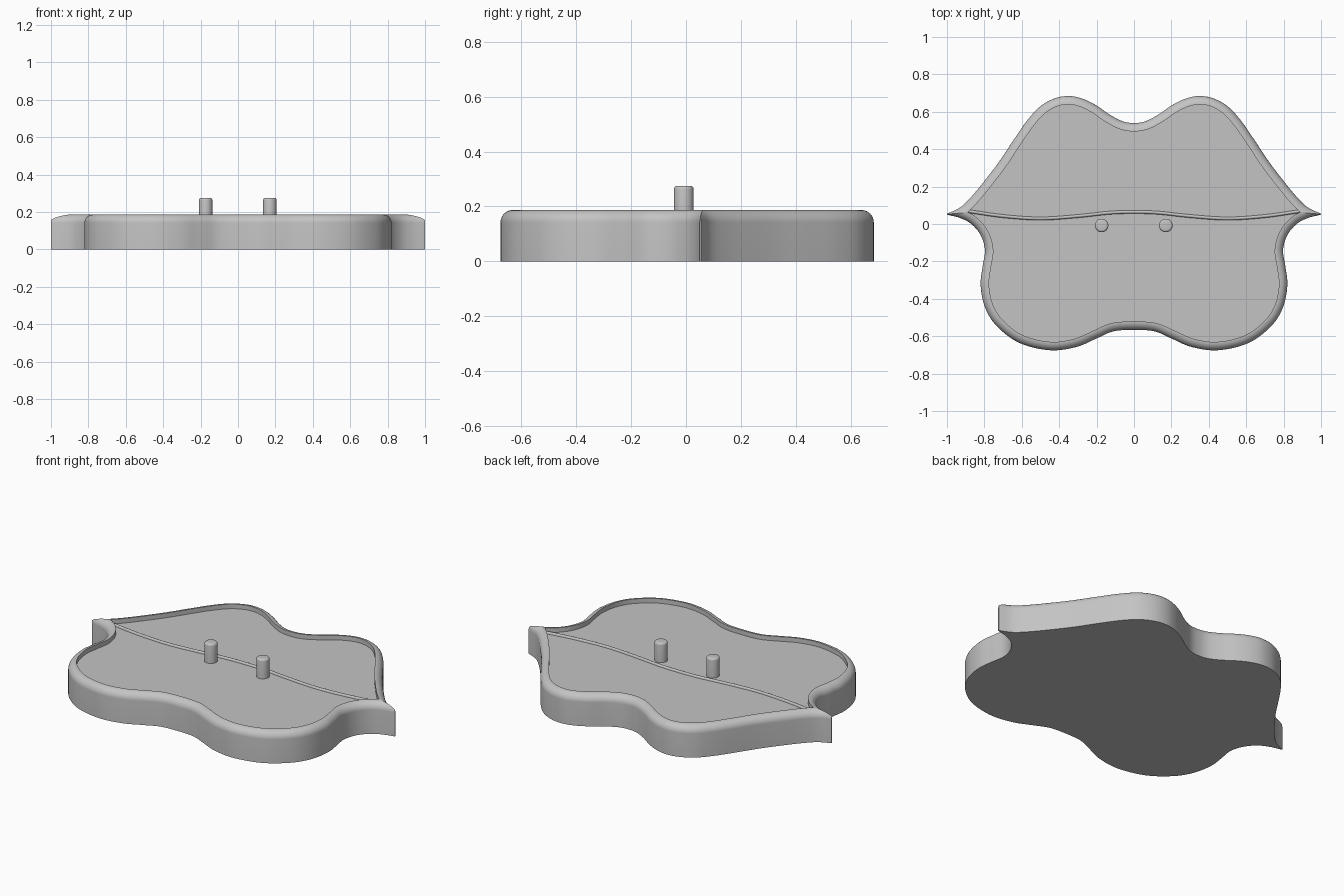
import bpy, bmesh, math
from mathutils import Vector

cube = bpy.data.objects.get("Cube")
if cube:
    bpy.data.objects.remove(cube, do_unlink=True)

TOP, FLOOR, R = 0.187, 0.160, 0.045   # rim top, recessed floor, rim rounding
STEPS = 10

mat = bpy.data.materials.new("plain grey")
mat.use_nodes = True
grey = (0.55, 0.55, 0.55, 1)
mat.diffuse_color = grey
mat.node_tree.nodes["Principled BSDF"].inputs["Base Color"].default_value = grey

def finish(obj, angle=35):
    obj.data.materials.append(mat)
    bpy.ops.object.select_all(action='DESELECT')
    obj.select_set(True)
    bpy.context.view_layer.objects.active = obj
    bpy.ops.object.shade_smooth_by_angle(angle=math.radians(angle))

def make_object(name, bm):
    bmesh.ops.recalc_face_normals(bm, faces=bm.faces[:])
    mesh = bpy.data.meshes.new(name)
    bm.to_mesh(mesh)
    bm.free()
    obj = bpy.data.objects.new(name, mesh)
    bpy.context.collection.objects.link(obj)
    finish(obj)
    return obj

def spline(points, n):
    """Smooth curve through the points."""
    p = [Vector(q) for q in points]
    p = [2 * p[0] - p[1]] + p + [2 * p[-1] - p[-2]]
    out = []
    for a, b, c, d in zip(p, p[1:], p[2:], p[3:]):
        for i in range(n):
            t = i / n
            out.append(0.5 * (2 * b + (c - a) * t + (2 * a - 5 * b + 4 * c - d) * t ** 2
                              + (3 * b - a - 3 * c + d) * t ** 3))
    return out + [p[-2]]

def mirrored(half):
    """Right half from tip to centre, continued to the left tip."""
    return half + [(-x, y) for x, y in half[-2::-1]]

# Lip outline: upper edge right to left, lower edge left to right
upper_half = [(1, .055), (.93, .088), (.87, .145), (.80, .23), (.72, .335), (.64, .455),
              (.57, .555), (.50, .63), (.42, .673), (.342, .684), (.27, .668),
              (.20, .633), (.13, .585), (.06, .549), (0, .54)]
lower_half = [(1, .05), (.93, .032), (.87, 0), (.82, -.06), (.797, -.14), (.81, -.23),
              (.82, -.33), (.795, -.45), (.73, -.55), (.61, -.637), (.45, -.675),
              (.31, -.658), (.20, -.612), (.11, -.574), (0, -.566)]
upper = spline(mirrored(upper_half), 8)
lower = spline(mirrored(lower_half), 8)[::-1]
loop = upper + lower
count, split = len(loop), len(upper)

# Inward direction of each point and how far it runs before meeting the other lip
inward, reach = [], []
for i, p in enumerate(loop):
    chain, other = (upper, lower) if i < split else (lower, upper)
    k = i if i < split else i - split
    tangent = (chain[min(k + 1, len(chain) - 1)] - chain[max(k - 1, 0)]).normalized()
    n = Vector((-tangent.y, tangent.x))
    limit = R
    for q in other:
        facing = n.dot(q - p)
        if facing > 1e-6:
            limit = min(limit, (q - p).length_squared / (2 * facing))
    inward.append(n)
    reach.append(limit)

def lip_plate():
    bm = bmesh.new()
    rings = [[bm.verts.new((p.x, p.y, 0)) for p in loop]]
    for s in range(STEPS + 1):
        level = R * (1 - math.cos(math.pi / 2 * s / STEPS))
        ring = []
        for p, n, far in zip(loop, inward, reach):
            d = min(level, far)
            q = p + n * d
            ring.append(bm.verts.new((q.x, q.y, TOP - R + math.sqrt(R * R - (R - d) ** 2))))
        rings.append(ring)
    for a, b in zip(rings, rings[1:]):
        for i in range(count):
            j = (i + 1) % count
            bm.faces.new((a[i], a[j], b[j], b[i]))
    bm.faces.new(rings[0][::-1])
    # Inner wall and recessed floor
    rim = [v for v, far in zip(rings[-1], reach) if far >= R]
    base = [bm.verts.new((v.co.x, v.co.y, FLOOR)) for v in rim]
    for i in range(len(rim)):
        j = (i + 1) % len(rim)
        bm.faces.new((rim[i], rim[j], base[j], base[i]))
    bm.faces.new(base)
    # Close the crease where the two rims meet at the corners
    bmesh.ops.remove_doubles(bm, verts=bm.verts[:], dist=0.0003)
    bmesh.ops.holes_fill(bm, edges=[e for e in bm.edges if e.is_boundary], sides=0)
    return make_object("lip_plate", bm)

def mouth_line():
    path = spline(mirrored([(.885, .068), (.70, .042), (.50, .029), (.30, .042),
                            (.13, .060), (0, .064)]), 8)
    bm = bmesh.new()
    rows = []
    for i, p in enumerate(path):
        t = (path[min(i + 1, len(path) - 1)] - path[max(i - 1, 0)]).normalized()
        side = Vector((-t.y, t.x))
        row = []
        for k in range(9):
            a = math.pi * k / 8
            q = p + side * (0.009 * math.cos(a))
            row.append(bm.verts.new((q.x, q.y, FLOOR - 0.002 + 0.014 * math.sin(a))))
        rows.append(row)
    for a, b in zip(rows, rows[1:]):
        for k in range(8):
            bm.faces.new((a[k], a[k + 1], b[k + 1], b[k]))
        bm.faces.new((a[8], a[0], b[0], b[8]))
    bm.faces.new(rows[0])
    bm.faces.new(rows[-1])
    return make_object("mouth_line", bm)

def peg(name, x):
    height = 0.275 - FLOOR + 0.01
    bpy.ops.mesh.primitive_cylinder_add(vertices=40, radius=0.036, depth=height,
                                        location=(x, -0.008, FLOOR - 0.01 + height / 2))
    obj = bpy.context.object
    obj.name = name
    bm = bmesh.new()
    bm.from_mesh(obj.data)
    top_edges = [e for e in bm.edges if all(v.co.z > 0 for v in e.verts)]
    bmesh.ops.bevel(bm, geom=top_edges, offset=0.012, segments=4, profile=0.5,
                    affect='EDGES')
    bm.to_mesh(obj.data)
    bm.free()
    finish(obj)

lip_plate()
mouth_line()
peg("left_peg", 0.17)
peg("right_peg", -0.173)
